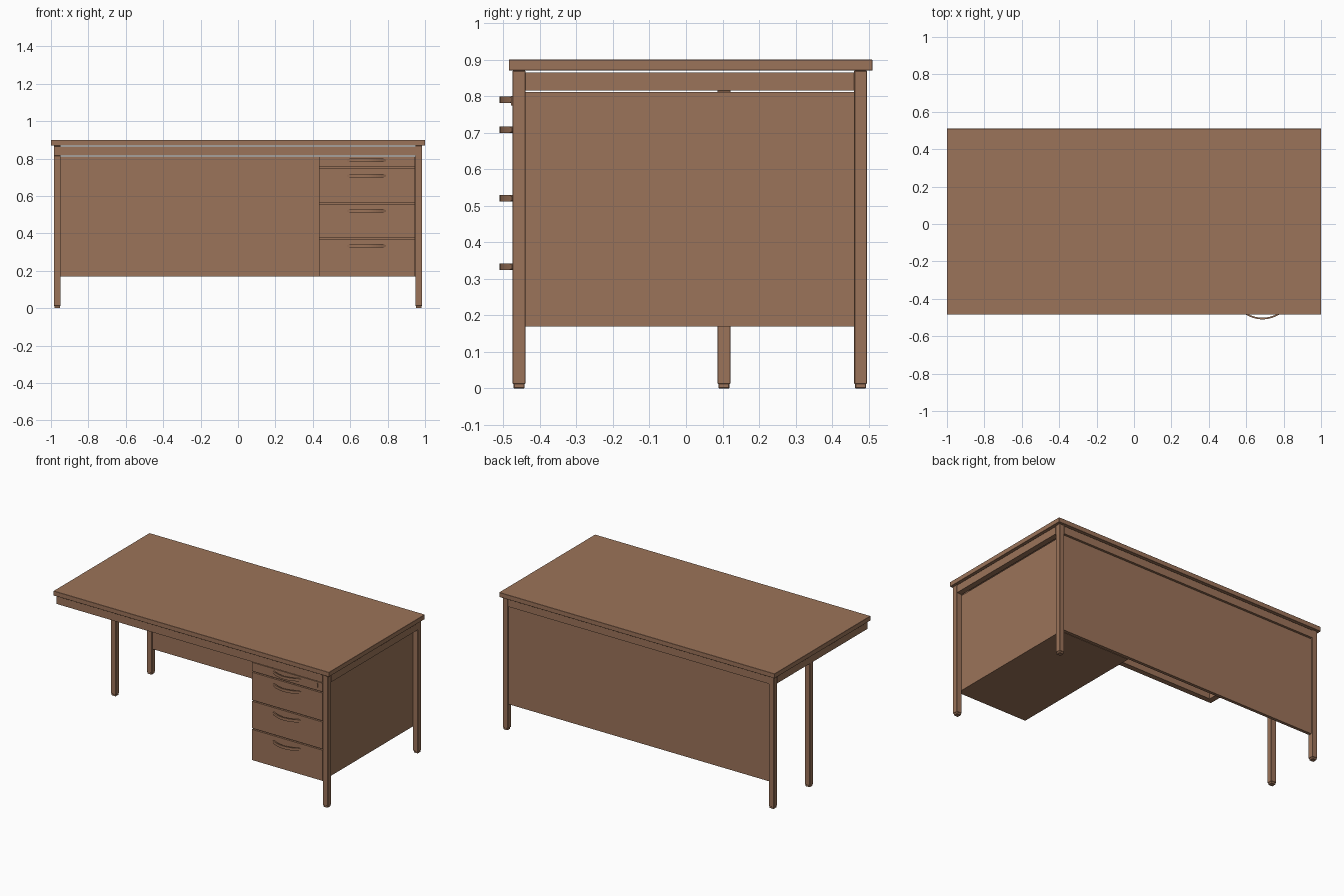
import bpy, bmesh, math

if "Cube" in bpy.data.objects:
    bpy.data.objects.remove(bpy.data.objects["Cube"])

wood = bpy.data.materials.new("warm_brown_wood")
wood.diffuse_color = (0.33, 0.172, 0.1, 1)
wood.use_nodes = True
wood.node_tree.nodes["Principled BSDF"].inputs["Base Color"].default_value = wood.diffuse_color


def finish(name, bm):
    bmesh.ops.recalc_face_normals(bm, faces=bm.faces)
    me = bpy.data.meshes.new(name)
    bm.to_mesh(me)
    bm.free()
    me.materials.append(wood)
    ob = bpy.data.objects.new(name, me)
    bpy.context.collection.objects.link(ob)
    return ob


def box(name, x0, x1, y0, y1, z0, z1, bevel=0.0):
    bm = bmesh.new()
    bmesh.ops.create_cube(bm, size=1)
    for v in bm.verts:
        v.co = ((x0 + x1) / 2 + v.co.x * (x1 - x0),
                (y0 + y1) / 2 + v.co.y * (y1 - y0),
                (z0 + z1) / 2 + v.co.z * (z1 - z0))
    ob = finish(name, bm)
    if bevel:
        m = ob.modifiers.new("bevel", 'BEVEL')
        m.width = bevel
        m.segments = 1
    return ob


def handle(name, xc, zc):
    # flat bow: an arc in plan, swept with a rectangular section
    n, half, h = 16, 0.103, 0.009
    bm = bmesh.new()
    rings = []
    for i in range(n + 1):
        t = -1 + 2 * i / n
        bow = 0.034 * (1 - t * t)
        y = -0.476 - bow
        hh = h * (0.5 if abs(t) == 1 else 1)
        rings.append([bm.verts.new((xc + half * t, y + dy, zc + dz))
                      for dy, dz in ((0, -hh), (0, hh), (0.009, hh), (0.009, -hh))])
    for a, b in zip(rings, rings[1:]):
        for k in range(4):
            bm.faces.new((a[k], a[(k + 1) % 4], b[(k + 1) % 4], b[k]))
    bm.faces.new(rings[0])
    bm.faces.new(rings[-1])
    return finish(name, bm)


# desk top
box("desk_top", -1, 1, -0.485, 0.51, 0.87, 0.90, 0.001)

# legs; the front left one is set back under the side rail
XO, XI = 0.985, 0.948
for name, s, y, top in (("front_right_leg", 1, -0.475, 0.87),
                        ("back_right_leg", 1, 0.46, 0.87),
                        ("back_left_leg", -1, 0.46, 0.87),
                        ("set_back_left_leg", -1, 0.086, 0.816)):
    x0, x1 = sorted((s * XI, s * XO))
    box(name, x0, x1, y, y + 0.036, 0.012, top, 0.002)
    box(name + "_foot", x0 + 0.003, x1 - 0.003, y + 0.003, y + 0.033, 0, 0.014, 0.002)

# rails under the top, leaving a thin shadow gap
RZ = (0.815, 0.865)
box("front_rail", -XO, XI, -0.475, -0.44, *RZ)
box("back_rail", -XI, XI, 0.46, 0.495, *RZ)
box("right_rail", XI, XO, -0.439, 0.46, *RZ)
box("left_rail", -XO, -XI, -0.44, 0.46, *RZ)

# modesty panel at the back
box("back_panel", -XI, XI, 0.465, 0.485, 0.17, 0.811)

# drawer cabinet
CX0, CX1 = 0.433, 0.947
box("cabinet_body", CX0, CX1, -0.462, 0.462, 0.17, 0.811)
for i, (z0, z1, hz) in enumerate(((0.17, 0.371, 0.333), (0.379, 0.556, 0.52),
                                  (0.564, 0.746, 0.708), (0.754, 0.811, 0.79))):
    box("drawer_front_%d" % (i + 1), CX0, CX1, -0.475, -0.462, z0, z1)
    handle("drawer_handle_%d" % (i + 1), 0.687, hz)
box("key_plate", 0.908, 0.914, -0.479, -0.474, 0.775, 0.801)
